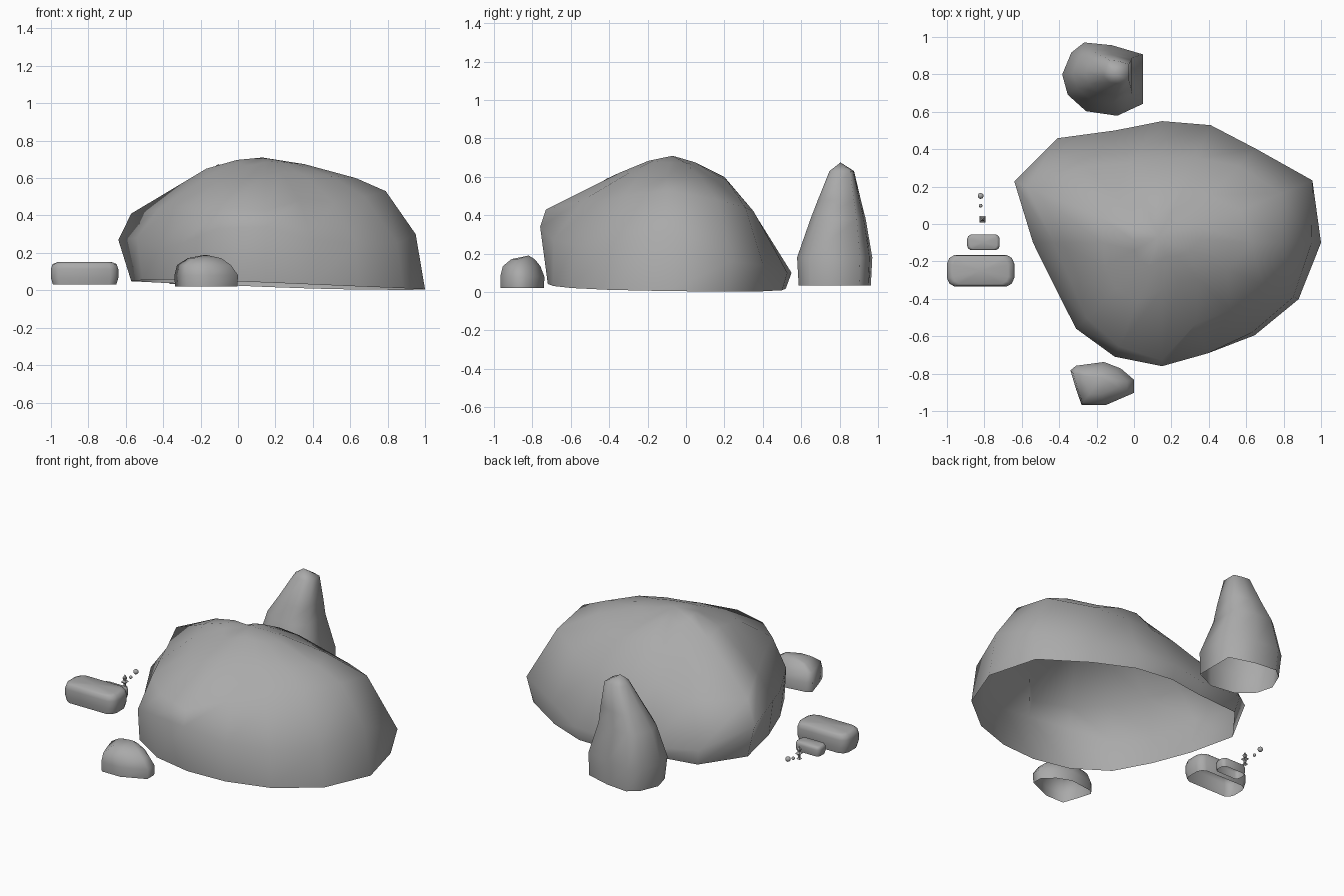
import bpy, bmesh, math
from mathutils import Vector

cube = bpy.data.objects.get("Cube")
if cube:
    bpy.data.objects.remove(cube, do_unlink=True)

STONE = (0.4, 0.4, 0.4, 1.0)
stone = bpy.data.materials.new("stone_grey")
stone.use_nodes = True
stone.diffuse_color = STONE
stone.node_tree.nodes["Principled BSDF"].inputs["Base Color"].default_value = STONE


def finish(name, bm, smooth=True):
    """Turn a bmesh into a stone-coloured object."""
    mesh = bpy.data.meshes.new(name)
    for face in bm.faces:
        face.smooth = smooth
    bm.to_mesh(mesh)
    bm.free()
    mesh.materials.append(stone)
    obj = bpy.data.objects.new(name, mesh)
    bpy.context.collection.objects.link(obj)
    return obj


def skin(name, rings, apex, smooth=True):
    """Skin stacked rings into a shell with an open base and a peak."""
    bm = bmesh.new()
    loops = [[bm.verts.new(p) for p in ring] for ring in rings]
    count = len(loops[0])
    for low, high in zip(loops, loops[1:]):
        for i in range(count):
            j = (i + 1) % count
            bm.faces.new((low[i], low[j], high[j], high[i]))
    top = bm.verts.new(apex)
    for i in range(count):
        bm.faces.new((loops[-1][i], loops[-1][(i + 1) % count], top))
    return finish(name, bm, smooth)


def stack(name, outline, layers, apex, smooth=True):
    """Repeat one outline at several heights, each with a scale and a centre."""
    middle = sum((Vector(p) for p in outline), Vector((0, 0))) / len(outline)
    rings = []
    for z, scale, cx, cy in layers:
        rings.append([(cx + (x - middle.x) * scale, cy + (y - middle.y) * scale, z)
                      for x, y in outline])
    return skin(name, rings, apex, smooth)


# Large boulder: each spoke gives rim radius, then belly, shoulder, upper (radius, height)
SPOKES = [
    (.85, .80, .30, .64, .53, .48, .60),
    (.83, .87, .16, .69, .48, .45, .60),
    (.70, .71, .14, .58, .44, .36, .58),
    (.65, .68, .10, .49, .42, .34, .58),
    (.62, .65, .10, .45, .42, .30, .60),
    (.62, .65, .10, .46, .42, .28, .60),
    (.76, .79, .14, .58, .36, .35, .54),
    (.78, .855, .27, .78, .41, .36, .63),
    (.66, .69, .28, .58, .43, .32, .65),
    (.62, .62, .22, .53, .45, .33, .62),
    (.64, .65, .25, .57, .45, .35, .59),
    (.63, .66, .33, .60, .44, .34, .59),
    (.62, .66, .34, .63, .43, .25, .62),
    (.64, .64, .27, .47, .48, .22, .63),
    (.70, .68, .25, .51, .47, .28, .62),
    (.79, .76, .25, .57, .50, .38, .61),
]
PEAK = Vector((.13, -.07, .71))
rings = [[], [], [], [], []]
for i, (rim, *pairs) in enumerate(SPOKES):
    a = math.tau * i / len(SPOKES)
    c, s = math.cos(a), math.sin(a)
    levels = [(rim, .03 - .025 * c - .012 * s)] + list(zip(pairs[::2], pairs[1::2]))
    for ring, (r, z) in zip(rings, levels):
        ring.append((.15 + r * c, -.1 + r * s, z))
    # rounded crown between the upper ring and the peak
    rings[4].append(PEAK.lerp(Vector(rings[3][-1]), .45) + Vector((0, 0, .014)))
skin("large_boulder", rings, PEAK)

# Tall standing rock at the back
stack("standing_rock",
      [(.04, .64), (.04, .91), (-.13, .96), (-.28, .975), (-.35, .92),
       (-.4, .8), (-.37, .69), (-.27, .6), (-.1, .575)],
      [(.035, .94, -.18, .785), (.18, .98, -.19, .785), (.38, .72, -.185, .8),
       (.48, .56, -.15, .805), (.63, .32, -.105, .815)],
      (-.105, .805, .675))

# Small rock at the front
stack("small_rock",
      [(0, -.9), (0, -.83), (-.07, -.77), (-.16, -.735), (-.31, -.755),
       (-.34, -.78), (-.31, -.88), (-.28, -.965), (-.15, -.965)],
      [(.02, .98, -.18, -.845), (.08, 1, -.18, -.845), (.135, .85, -.19, -.85),
       (.172, .52, -.185, -.845)],
      (-.175, -.82, .19))


# Rounded slabs beside the boulder
def slab(name, cx, cy, hx, hy, low, high):
    """Slab with clipped corners and softened top and bottom edges."""
    quarter = [(1, .45), (.93, .8), (.77, 1)]
    outline = []
    for sx, sy in ((1, 1), (-1, 1), (-1, -1), (1, -1)):
        part = quarter if sx * sy > 0 else quarter[::-1]
        outline += [(sx * x * hx, sy * y * hy) for x, y in part]
    tall = high - low
    layers = [(low + tall * t, k, cx, cy)
              for t, k in ((0, .94), (.3, 1), (.7, 1), (.92, .95), (1, .82))]
    stack(name, outline, layers, (cx, cy, high))


slab("large_slab", -.82, -.25, .18, .085, .03, .15)
slab("small_slab", -.805, -.098, .087, .042, .03, .09)

# Tiny four-sided finial and two pebbles
square = [(1, -1), (1, 1), (-1, 1), (-1, -1)]
stack("tiny_finial", square,
      [(z, r, -.81, .025) for z, r in
       ((.032, .012), (.042, .005), (.057, .006), (.067, .017), (.077, .006), (.092, .01))],
      (-.81, .025, .112), smooth=False)
for name, y, z, r in (("tiny_pebble", .098, .065, .01), ("round_pebble", .15, .08, .016)):
    bm = bmesh.new()
    bmesh.ops.create_icosphere(bm, subdivisions=2, radius=r)
    bmesh.ops.translate(bm, verts=bm.verts, vec=(-.82, y, z))
    finish(name, bm)
